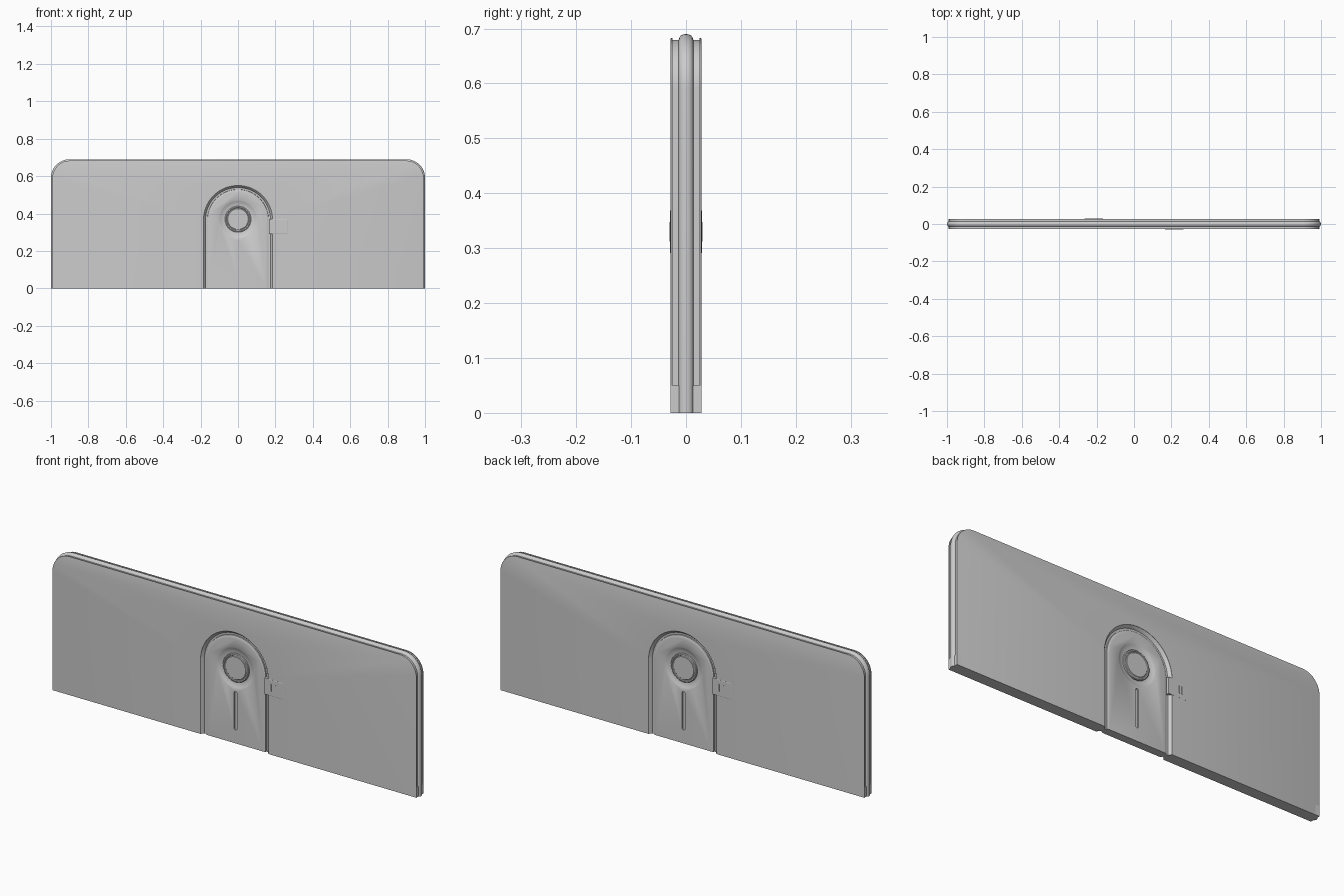
import bpy, bmesh
from math import pi, sin, cos

if "Cube" in bpy.data.objects:
    bpy.data.objects.remove(bpy.data.objects["Cube"])


def arc(cx, cz, r, a0, a1, n):
    return [(cx + r * cos(a0 + (a1 - a0) * i / n), cz + r * sin(a0 + (a1 - a0) * i / n))
            for i in range(n + 1)]


def slab_outline(d):
    # rounded-top rectangle inset by d, flat on the floor
    r = 0.1 - d
    return [(1 - d, 0)] + arc(0.9, 0.59, r, 0, pi / 2, 14) + \
        arc(-0.9, 0.59, r, pi / 2, pi, 14) + [(d - 1, 0)]


def arch_outline(r):
    return [(r, -0.02)] + arc(0, 0.365, r, 0, pi, 40) + [(-r, -0.02)]


def disc_outline(r):
    return arc(0, 0.37, r, 0, 2 * pi, 48)[:-1]


def slot_outline(r):
    return arc(0, 0.247, r, 0, pi, 10) + arc(0, 0.073, r, pi, 2 * pi, 10)


def rect_outline(x0, x1, z0, z1):
    return lambda d: [(x0 + d, z0 + d), (x1 - d, z0 + d), (x1 - d, z1 - d), (x0 + d, z1 - d)]


def loft(name, outline, profile, side=1):
    """Skin outlines of size p at depth y; side -1 turns it to the back."""
    bm = bmesh.new()
    loops = [[bm.verts.new((x * side, y * side, z)) for x, z in outline(p)] for p, y in profile]
    for a, b in zip(loops, loops[1:]):
        for i in range(len(a)):
            j = (i + 1) % len(a)
            bm.faces.new((a[i], a[j], b[j], b[i]))
    bm.faces.new(loops[0])
    bm.faces.new(loops[-1])
    bmesh.ops.recalc_face_normals(bm, faces=bm.faces[:])
    me = bpy.data.meshes.new(name)
    bm.to_mesh(me)
    bm.free()
    ob = bpy.data.objects.new(name, me)
    bpy.context.collection.objects.link(ob)
    return ob


def select(ob):
    bpy.ops.object.select_all(action='DESELECT')
    ob.select_set(True)
    bpy.context.view_layer.objects.active = ob


def smooth(ob):
    select(ob)
    bpy.ops.object.shade_smooth_by_angle()


def cut(ob, cutter):
    select(ob)
    m = ob.modifiers.new("cut", 'BOOLEAN')
    m.operation, m.solver, m.object = 'DIFFERENCE', 'EXACT', cutter
    bpy.ops.object.modifier_apply(modifier=m.name)
    bpy.data.objects.remove(cutter)


# main slab with lipped rim and rounded centre bead
half = [(0.0095, -0.028), (0.0075, -0.0275), (0.0075, -0.025), (0.0105, -0.0245),
        (0.0105, -0.0135), (0.006, -0.012), (0.003, -0.0095), (0.0008, -0.005)]
body = loft("slab", slab_outline, half + [(0, 0)] + [(d, -y) for d, y in reversed(half)])

for side, tag in ((1, "front"), (-1, "back")):
    # arched channel around a slightly recessed panel
    cut(body, loft("channel_cutter", arch_outline,
                   [(0.185, -0.04), (0.185, -0.027), (0.179, -0.021), (0.174, -0.013),
                    (0.164, -0.012), (0.163, -0.017), (0.159, -0.019), (0.15, -0.02)], side))
    # round dish
    cut(body, loft("dish_cutter", disc_outline,
                   [(0.102, -0.04), (0.102, -0.0201), (0.095, -0.0165), (0.085, -0.0125),
                    (0.073, -0.01)], side))
    # vertical slot
    cut(body, loft("slot_cutter", slot_outline, [(0.008, -0.04), (0.008, -0.013)], side))
    # round button with raised rim
    smooth(loft(tag + "_button", disc_outline,
                [(0.07, -0.008), (0.07, -0.017), (0.067, -0.0195), (0.062, -0.0195),
                 (0.06, -0.017), (0.057, -0.017), (0.055, -0.019)], side))
    # small side tab with ribs
    loft(tag + "_tab", rect_outline(0.165, 0.265, 0.29, 0.37),
         [(0, -0.011), (0, -0.0283), (0.002, -0.029)], side)
    for k in range(4):
        x = 0.195 + k * 0.014
        loft(f"{tag}_tab_rib_{k}", rect_outline(x, x + 0.007, 0.312, 0.348),
             [(0, -0.0285), (0, -0.0296)], side)
    # filler block closing the rim groove at the foot
    loft(tag + "_end_block", rect_outline(0.97, 0.9925, 0, 0.05),
         [(0, -0.028), (0, 0.028)], side)

smooth(body)
